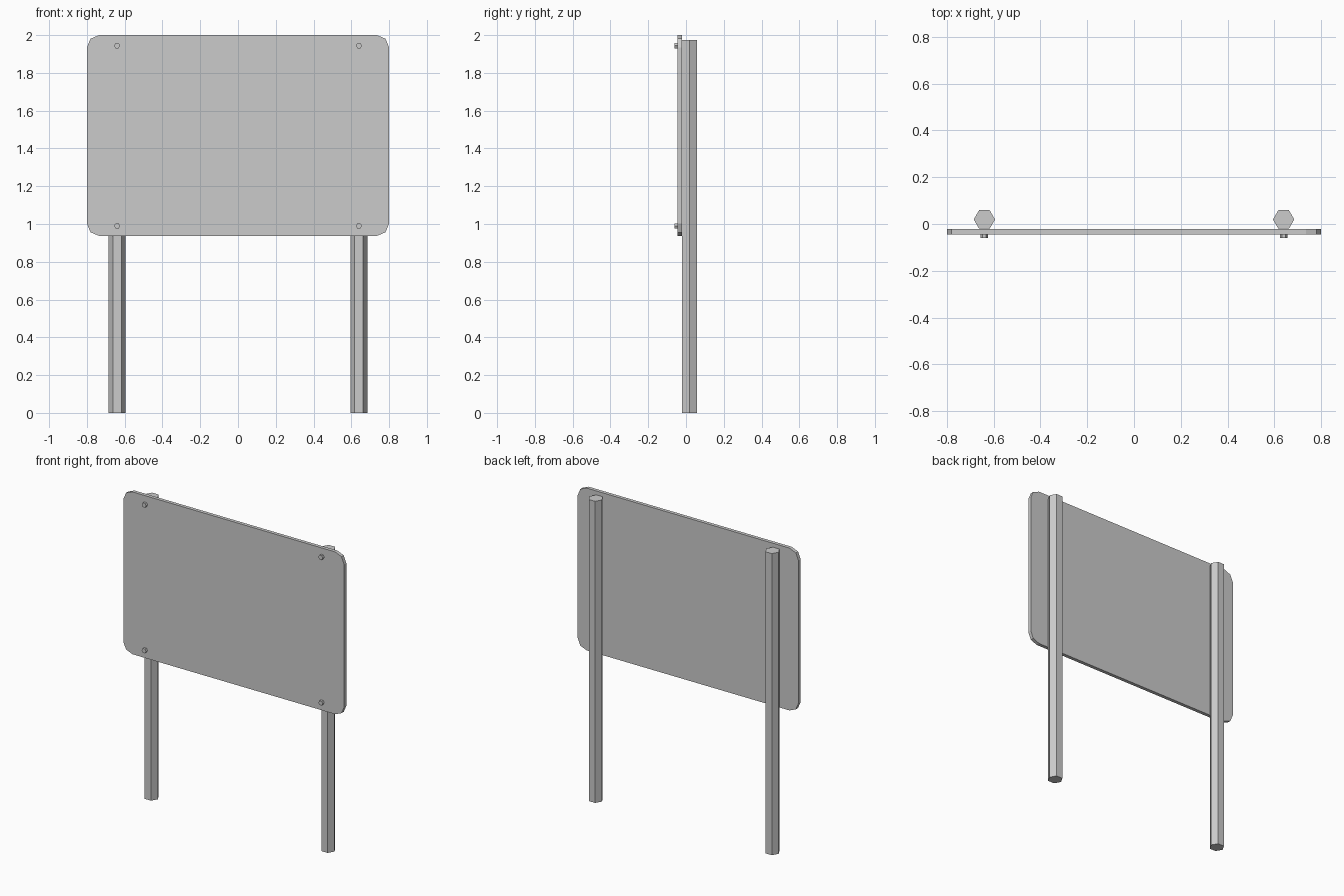
import bpy, bmesh, math
from mathutils import Matrix

if "Cube" in bpy.data.objects:
    bpy.data.objects.remove(bpy.data.objects["Cube"])


def add_object(name, bm):
    bmesh.ops.recalc_face_normals(bm, faces=bm.faces[:])
    mesh = bpy.data.meshes.new(name)
    bm.to_mesh(mesh)
    bm.free()
    obj = bpy.data.objects.new(name, mesh)
    bpy.context.collection.objects.link(obj)
    return obj


def hex_prism(name, radius, depth, location, along_y=False):
    bm = bmesh.new()
    bmesh.ops.create_cone(bm, cap_ends=True, segments=6, radius1=radius,
                          radius2=radius, depth=depth,
                          matrix=Matrix.Rotation(math.radians(90), 4, 'Z'))
    if along_y:
        bmesh.ops.rotate(bm, verts=bm.verts[:],
                         matrix=Matrix.Rotation(math.radians(90), 3, 'X'))
    # Put a corner of the hexagon on the x axis
    if max(v.co.x for v in bm.verts) < radius * 0.99:
        bmesh.ops.rotate(bm, verts=bm.verts[:],
                         matrix=Matrix.Rotation(math.radians(30), 3, 'Y' if along_y else 'Z'))
    obj = add_object(name, bm)
    obj.location = location
    return obj


# Sign panel: rectangle with two-segment rounded corners
HALF_W, Z0, Z1, R = 0.8, 0.937, 2.0, 0.065
FRONT, BACK = -0.044, -0.021
bm = bmesh.new()
outline = []
corners = [(HALF_W - R, Z1 - R), (-HALF_W + R, Z1 - R),
           (-HALF_W + R, Z0 + R), (HALF_W - R, Z0 + R)]
for i, (cx, cz) in enumerate(corners):
    for k in range(3):
        a = math.radians(90 * i + 45 * k)
        outline.append(bm.verts.new((cx + R * math.cos(a), FRONT, cz + R * math.sin(a))))
face = bm.faces.new(outline)
ext = bmesh.ops.extrude_face_region(bm, geom=[face], use_keep_orig=True)
moved = [g for g in ext["geom"] if isinstance(g, bmesh.types.BMVert)]
bmesh.ops.translate(bm, verts=moved, vec=(0, BACK - FRONT, 0))
add_object("sign_panel", bm)

# Posts and the bolts that hold the panel to them
for side, x in (("left", -0.64), ("right", 0.64)):
    hex_prism(f"{side}_post", 0.0455, 1.975, (x, 0.0195, 1.975 / 2))
    for level, z in (("lower", 0.99), ("upper", 1.944)):
        hex_prism(f"{side}_{level}_bolt", 0.016, 0.018, (x, -0.051, z), along_y=True)
